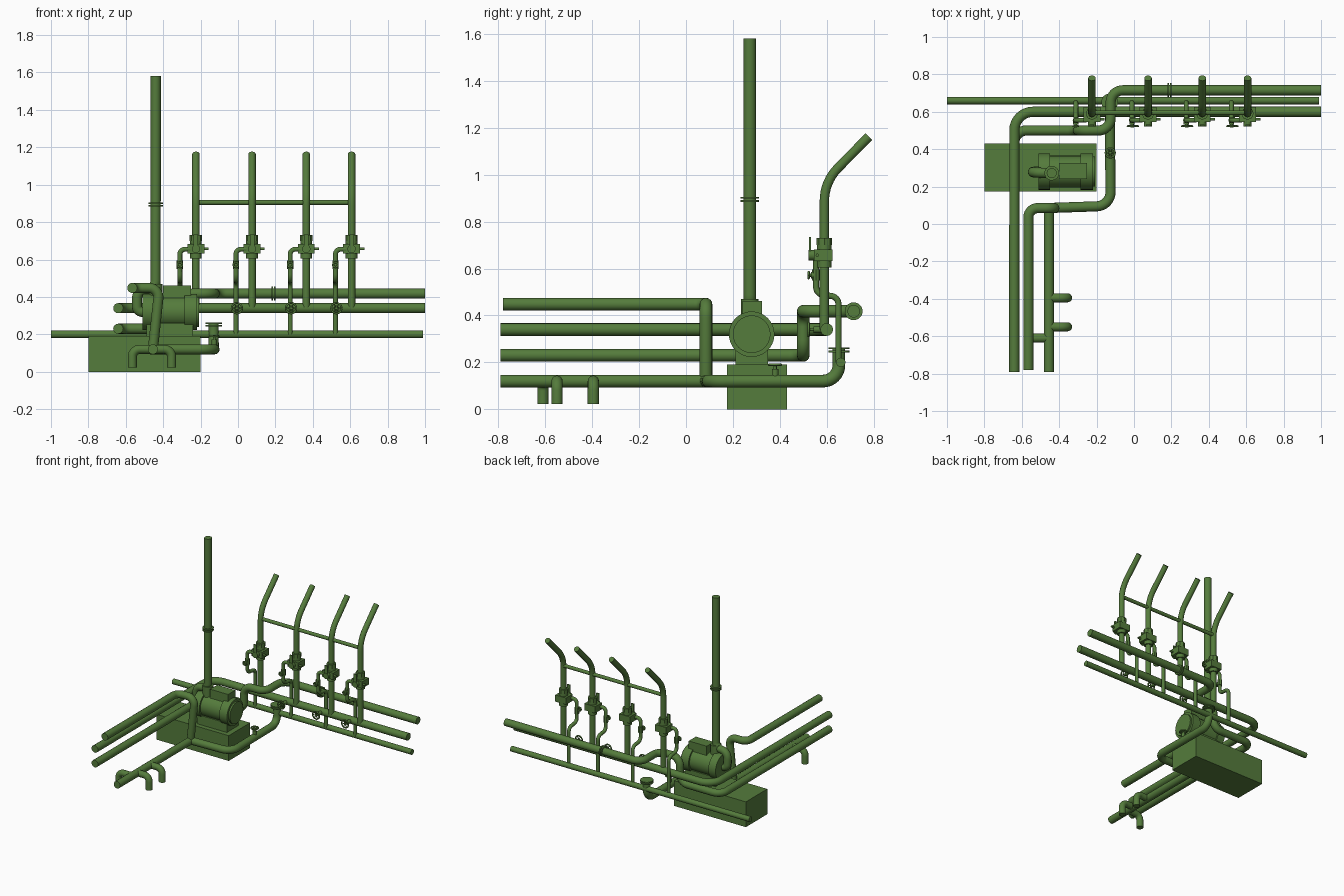
import bpy, bmesh, math
from mathutils import Vector, Matrix

if "Cube" in bpy.data.objects:
    bpy.data.objects.remove(bpy.data.objects["Cube"])

GREEN = bpy.data.materials.new("green_paint")
GREEN.diffuse_color = (0.09, 0.2, 0.045, 1)
GREEN.use_nodes = True
GREEN.node_tree.nodes["Principled BSDF"].inputs["Base Color"].default_value = GREEN.diffuse_color


def add(name, mesh):
    ob = bpy.data.objects.new(name, mesh)
    bpy.context.collection.objects.link(ob)
    mesh.materials.clear()
    mesh.materials.append(GREEN)
    mesh.shade_smooth()
    mesh.set_sharp_from_angle(angle=math.radians(35))
    return ob


def pipe(name, pts, r, bend=0.06, closed=False):
    """Round tube along a path whose corners are rounded."""
    pts = [Vector(p) for p in pts]
    path = [pts[0]]
    for a, p, b in zip(pts, pts[1:], pts[2:]):
        u, v = (a - p), (b - p)
        half = u.angle(v) / 2
        t = min(bend / math.tan(half), u.length * 0.49, v.length * 0.49)
        u.normalize(), v.normalize()
        rad = t * math.tan(half)
        c = p + (u + v).normalized() * (rad / math.sin(half))
        s, e = p + u * t - c, p + v * t - c
        ang = s.angle(e)
        axis = s.cross(e).normalized()
        n = 8
        path += [c + Matrix.Rotation(ang * i / n, 3, axis) @ s for i in range(n + 1)]
    path.append(pts[-1])
    cu = bpy.data.curves.new(name + "_path", 'CURVE')
    cu.dimensions = '3D'
    sp = cu.splines.new('POLY')
    sp.points.add(len(path) - 1)
    for q, p in zip(sp.points, path):
        q.co = (*p, 1)
    cu.bevel_depth = r
    cu.bevel_resolution = 6
    cu.use_fill_caps = True
    tmp = bpy.data.objects.new(name + "_path", cu)
    bpy.context.collection.objects.link(tmp)
    me = bpy.data.meshes.new_from_object(tmp.evaluated_get(bpy.context.evaluated_depsgraph_get()))
    bpy.data.objects.remove(tmp)
    return add(name, me)


def cyl(name, a, b, r, sides=28):
    """Cylinder between two points."""
    a, b = Vector(a), Vector(b)
    rot = (b - a).to_track_quat('Z', 'Y').to_matrix().to_4x4()
    bm = bmesh.new()
    bmesh.ops.create_cone(bm, cap_ends=True, segments=sides, radius1=r, radius2=r,
                          depth=(b - a).length, matrix=Matrix.Translation((a + b) / 2) @ rot)
    me = bpy.data.meshes.new(name)
    bm.to_mesh(me)
    bm.free()
    return add(name, me)


def box(name, lo, hi):
    lo, hi = Vector(lo), Vector(hi)
    bm = bmesh.new()
    bmesh.ops.create_cube(bm, size=1, matrix=Matrix.Translation((lo + hi) / 2) @ Matrix.Diagonal((*(hi - lo), 1)))
    me = bpy.data.meshes.new(name)
    bm.to_mesh(me)
    bm.free()
    return add(name, me)


def flange(name, p, axis, r):
    """Pair of thin discs across a pipe."""
    p, d = Vector(p), Vector(axis)
    for i, s in enumerate((-0.007, 0.007)):
        cyl(f"{name}_{i}", p + d * (s - 0.004), p + d * (s + 0.004), r)


def handwheel(name, base, axis, length, r):
    """Stem, ring and spokes of a hand wheel."""
    base, d = Vector(base), Vector(axis)
    c = base + d * length
    cyl(name + "_stem", base, c + d * 0.006, 0.007, 12)
    cyl(name + "_bonnet", base, base + d * length * 0.65, 0.014, 16)
    m = d.to_track_quat('Z', 'Y').to_matrix()
    ring = [c + m @ Vector((r * math.cos(t), r * math.sin(t), 0))
            for t in (i * math.tau / 20 for i in range(21))]
    pipe(name + "_ring", ring, 0.005, 0.005)
    for i in range(3):
        k = m @ Vector((math.cos(i * math.pi / 3), math.sin(i * math.pi / 3), 0)) * r
        cyl(f"{name}_spoke_{i}", c - k, c + k, 0.003, 8)


R = 0.027
# Main pipe runs
pipe("thin_rail", [(-1, .66, .2), (.99, .66, .2)], 0.02)
pipe("middle_main_pipe", [(1, .6, .34), (-.64, .6, .34), (-.64, -.79, .34)], R, 0.1)
pipe("rear_main_pipe", [(1, .715, .418), (-.125, .715, .418), (-.125, .5, .418), (-.3, .5, .418),
                        (-.3, .5, .23), (-.64, .5, .23), (-.64, -.79, .23)], R, 0.065)
flange("rear_pipe_flange", (.19, .715, .418), (1, 0, 0), 0.038)
pipe("upper_feed_pipe", [(-.565, -.78, .448), (-.565, .085, .448), (-.42, .085, .448), (-.455, .085, .12)], R, 0.05)
pipe("lower_feed_pipe", [(-.455, -.79, .12), (-.455, .08, .12)], R)
pipe("lower_return_pipe", [(-.47, .085, .12), (-.125, .097, .12), (-.13, .652, .12), (-.13, .652, .26)], R, 0.075)
flange("return_pipe_flange", (-.13, .652, .253), (0, 0, 1), 0.045)
handwheel("return_valve", (-.127, .38, .14), (0, 0, 1), 0.05, 0.025)

# Short legs under the lower pipe
for i, (x, y) in enumerate(((-.565, -.61), (-.355, -.55), (-.355, -.395))):
    pipe(f"drain_leg_{i}", [(-.455, y, .12), (x, y, .12), (x, y, .022)], 0.024, 0.04)

# Base block and motor
box("base_block", (-.8, .175, 0), (-.2, .43, .19))
MY, MZ = .28, .32
cyl("motor_body", (-.5, MY, MZ), (-.22, MY, MZ), 0.085, 40)
cyl("motor_rear_ring", (-.51, MY, MZ), (-.45, MY, MZ), 0.097, 40)
cyl("motor_front_ring", (-.285, MY, MZ), (-.22, MY, MZ), 0.097, 40)
cyl("motor_end_cap", (-.22, MY, MZ), (-.208, MY, MZ), 0.08, 40)
box("motor_foot", (-.49, .21, .18), (-.24, .35, .26))
box("terminal_box", (-.4, .24, .38), (-.25, .325, .462))

# Tall stack with elbow into the motor end
pipe("stack_pipe", [(-.44, .272, 1.58), (-.44, .272, .44), (-.54, .275, .44), (-.54, .28, .32), (-.48, .28, .32)],
     R, 0.05)
flange("stack_flange", (-.44, .272, .895), (0, 0, 1), 0.039)
cyl("stack_collar", (-.44, .272, .38), (-.44, .272, .47), 0.037)

# Four risers with valve and bypass
for i, x in enumerate((-.225, .075, .365, .607)):
    n = f"riser_{i}"
    pipe(n, [(x, .59, .34), (x, .59, .97), (x, .78, 1.163)], 0.02, 0.2)
    # Valve body
    cyl(n + "_valve_body", (x, .59, .605), (x, .59, .72), 0.031)
    cyl(n + "_valve_nut", (x, .59, .7), (x, .59, .73), 0.033, 8)
    box(n + "_valve_block", (x - .045, .545, .632), (x + .045, .625, .682))
    cyl(n + "_valve_bonnet", (x, .59, .657), (x, .522, .657), 0.022)
    cyl(n + "_valve_spindle", (x + .04, .56, .657), (x + .068, .56, .657), 0.007, 12)
    box(n + "_valve_lever", (x - .012, .524, .65), (x + .012, .533, .735))
    # Bypass line down to the thin rail
    bx = x - .086
    pipe(n + "_bypass", [(x - .03, .555, .655), (bx, .555, .655), (bx, .555, .49),
                         (bx, .65, .48), (bx, .65, .2)], 0.013, 0.035)
    cyl(n + "_bypass_nut", (bx, .555, .55), (bx, .555, .595), 0.017, 8)
    handwheel(n + "_bypass_tap", (bx, .55, .572), (0, -1, 0), 0.027, 0.013)
    # Main pipe hand wheels
    if i:
        handwheel(n + "_main_valve", (bx + .005, .585, .34), (0, -1, 0), 0.062, 0.028)
pipe("riser_tie_bar", [(-.225, .595, .905), (.607, .595, .905)], 0.013)
